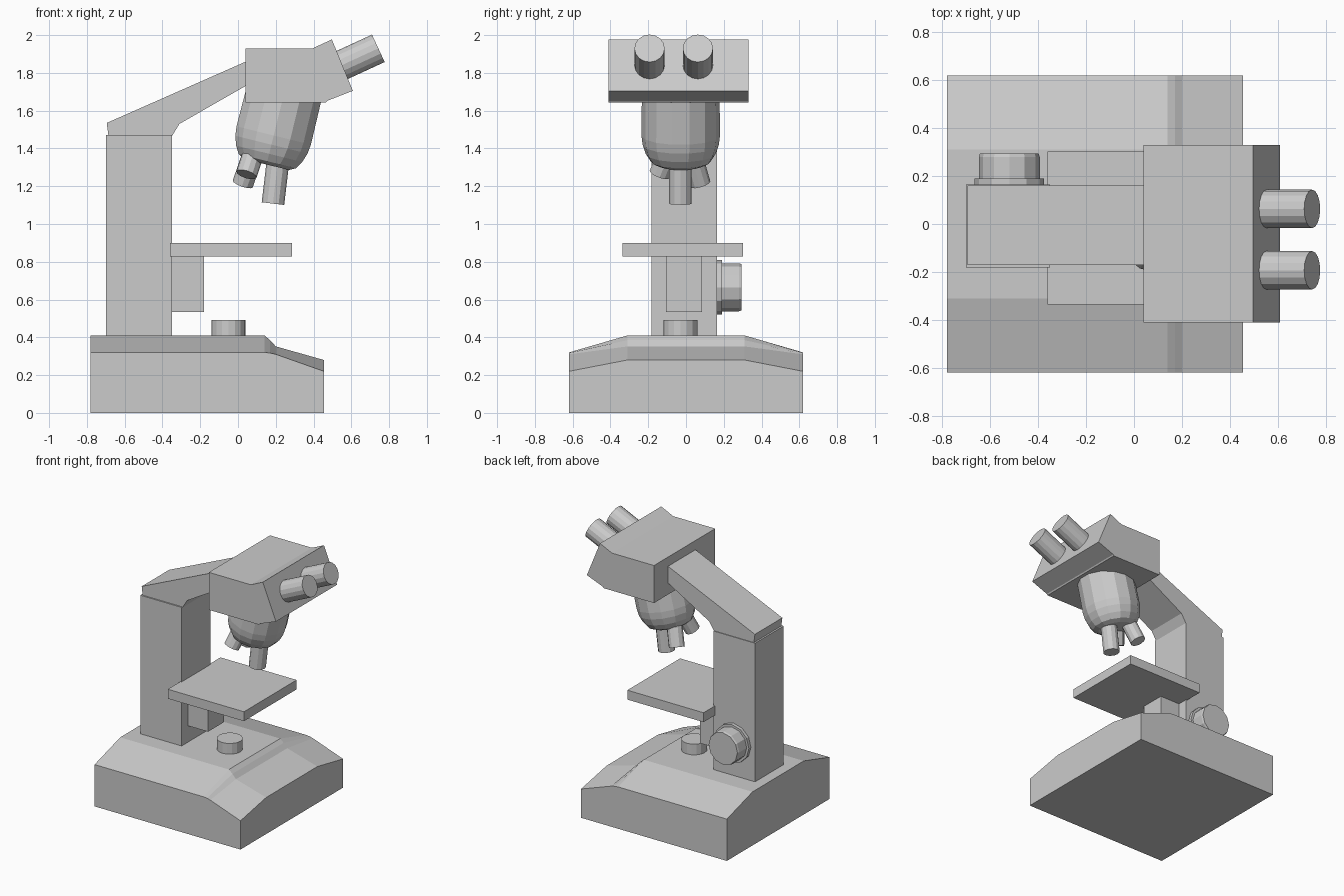
import bpy, bmesh, math
from mathutils import Vector

if "Cube" in bpy.data.objects:
    bpy.data.objects.remove(bpy.data.objects["Cube"])


def finish(name, bm):
    bmesh.ops.recalc_face_normals(bm, faces=bm.faces)
    mesh = bpy.data.meshes.new(name)
    bm.to_mesh(mesh)
    bm.free()
    ob = bpy.data.objects.new(name, mesh)
    bpy.context.collection.objects.link(ob)
    return ob


def loft(name, rings):
    """Skin a list of equal-length closed rings and cap both ends."""
    bm = bmesh.new()
    vs = [[bm.verts.new(p) for p in ring] for ring in rings]
    n = len(vs[0])
    for a, b in zip(vs, vs[1:]):
        for i in range(n):
            j = (i + 1) % n
            bm.faces.new((a[i], a[j], b[j], b[i]))
    bm.faces.new(vs[0])
    bm.faces.new(vs[-1])
    return finish(name, bm)


def slab(name, profile, y0, y1):
    """Extrude an x-z profile along y."""
    return loft(name, [[(x, y, z) for x, z in profile] for y in (y0, y1)])


def box(name, x0, x1, y0, y1, z0, z1):
    return slab(name, [(x0, z0), (x1, z0), (x1, z1), (x0, z1)], y0, y1)


def lathe(name, origin, direction, profile, sides=12):
    """Revolve (distance, radius) pairs about an axis."""
    origin, d = Vector(origin), Vector(direction).normalized()
    side = Vector((0, 1, 0)) if abs(d.y) < 0.9 else Vector((1, 0, 0))
    u = (side - d * side.dot(d)).normalized()
    v = d.cross(u)
    angles = [2 * math.pi * i / sides for i in range(sides)]
    return loft(name, [[origin + d * t + (u * math.cos(a) + v * math.sin(a)) * r
                        for a in angles] for t, r in profile])


def rod(name, start, end, r, sides=12):
    axis = Vector(end) - Vector(start)
    return lathe(name, start, axis, [(0, r), (axis.length, r)], sides)


# Base with chamfered sides and sloping front
sections = [(-0.78, 0.32, 0.41), (0.14, 0.32, 0.41), (0.17, 0.317, 0.385),
            (0.20, 0.31, 0.352), (0.455, 0.22, 0.28)]
loft("base", [[(x, -0.62, 0), (x, -0.62, e), (x, -0.31, c),
               (x, 0.31, c), (x, 0.62, e), (x, 0.62, 0)] for x, e, c in sections])

# Column and arm
box("column", -0.70, -0.35, -0.182, 0.165, 0.38, 1.47)
slab("arm", [(-0.685, 1.46), (-0.695, 1.535), (0.06, 1.868), (0.06, 1.742),
             (-0.31, 1.53), (-0.35, 1.465)], -0.172, 0.16)

# Viewing head
slab("head", [(0.04, 1.643), (0.04, 1.93), (0.395, 1.93), (0.497, 1.977),
              (0.608, 1.705), (0.472, 1.652), (0.465, 1.643)], -0.41, 0.33)

# Eyepieces
for i, y in enumerate((-0.193, 0.063)):
    rod(f"eyepiece_{i + 1}", (0.53, y, 1.832), (0.743, y, 1.93), 0.08, 16)

# Tilted nosepiece
lathe("nosepiece", (0.177, -0.028, 1.42), (-0.24, 0, -0.97),
      [(-0.33, 0.205), (-0.05, 0.208), (0, 0.202), (0.05, 0.185),
       (0.09, 0.16), (0.108, 0.125)], 14)

# Objective lenses
rod("objective_front", (0.215, -0.03, 1.36), (0.185, -0.03, 1.108), 0.06)
rod("objective_right", (0.09, -0.085, 1.40), (0.045, -0.14, 1.262), 0.056)
rod("objective_left", (0.09, 0.02, 1.40), (0.025, 0.075, 1.212), 0.056)

# Stage, its bracket and the lamp
box("stage", -0.36, 0.285, -0.335, 0.302, 0.828, 0.90)
box("stage_bracket", -0.36, -0.18, -0.105, 0.085, 0.535, 0.84)
rod("lamp", (-0.05, -0.028, 0.39), (-0.05, -0.028, 0.492), 0.09, 16)

# Focus knob on the back side
rod("focus_flange", (-0.52, 0.15, 0.665), (-0.52, 0.19, 0.665), 0.145)
lathe("focus_knob", (-0.52, 0.18, 0.665), (0, 1, 0),
      [(0, 0.127), (0.10, 0.127), (0.115, 0.122)])
